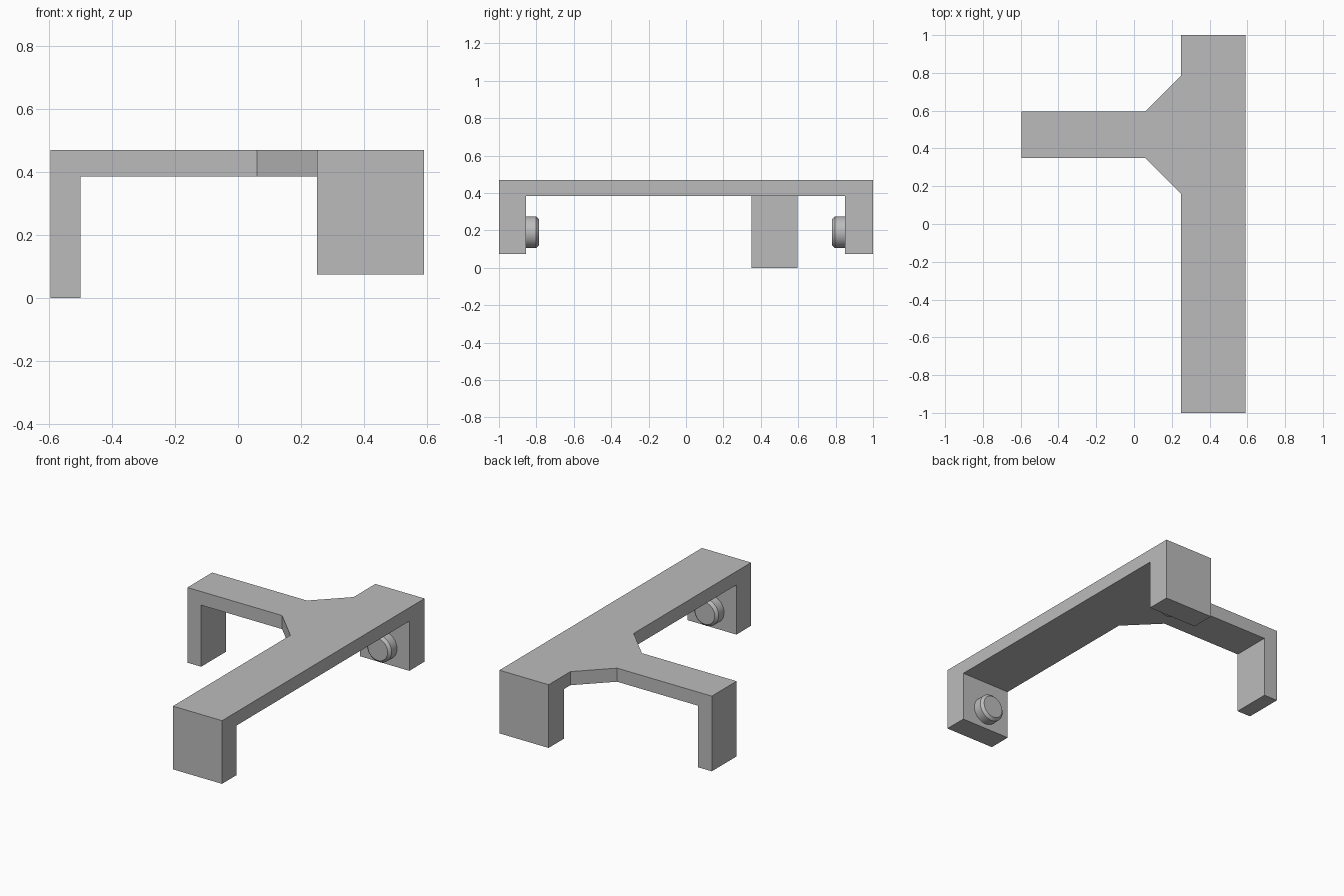
import bpy, bmesh, math
from mathutils import Matrix

cube = bpy.data.objects.get("Cube")
if cube:
    bpy.data.objects.remove(cube, do_unlink=True)

grey = bpy.data.materials.new("plain grey")
grey.use_nodes = True
colour = (0.5, 0.5, 0.5, 1)
grey.diffuse_color = colour
grey.node_tree.nodes["Principled BSDF"].inputs["Base Color"].default_value = colour

TOP, UNDER, LEG_BOTTOM = 0.47, 0.385, 0.075
FRONT_LEG, BACK_LEG, ARM_LEG = -0.855, 0.85, -0.5


def add_object(name, bm):
    bmesh.ops.recalc_face_normals(bm, faces=bm.faces[:])
    mesh = bpy.data.meshes.new(name)
    bm.to_mesh(mesh)
    bm.free()
    mesh.materials.append(grey)
    obj = bpy.data.objects.new(name, mesh)
    bpy.context.collection.objects.link(obj)
    return obj


def pull_down(bm, chosen, bottom):
    """Extrude the chosen underside faces down to a height."""
    faces = [f for f in bm.faces
             if f.normal.z < -0.9 and chosen(f.calc_center_median())]
    new = bmesh.ops.extrude_face_region(bm, geom=faces)["geom"]
    for v in new:
        if isinstance(v, bmesh.types.BMVert):
            v.co.z = bottom
    bm.normal_update()


# Flat T-shaped plate with flared arm root
outline = [(0.25, -1), (0.59, -1), (0.59, 1), (0.25, 1), (0.25, 0.785),
           (0.06, 0.595), (-0.595, 0.595), (-0.595, 0.35), (0.06, 0.35),
           (0.25, 0.16)]
bm = bmesh.new()
base = bm.faces.new([bm.verts.new((x, y, UNDER)) for x, y in outline])
raised = bmesh.ops.extrude_face_region(bm, geom=[base], use_keep_orig=True)["geom"]
for v in raised:
    if isinstance(v, bmesh.types.BMVert):
        v.co.z = TOP
bmesh.ops.recalc_face_normals(bm, faces=bm.faces[:])

# Score the plate where the legs start, then pull the legs down
for point, normal in (((0, FRONT_LEG, 0), (0, 1, 0)),
                      ((0, BACK_LEG, 0), (0, 1, 0)),
                      ((ARM_LEG, 0, 0), (1, 0, 0))):
    bmesh.ops.bisect_plane(bm, geom=bm.verts[:] + bm.edges[:] + bm.faces[:],
                           plane_co=point, plane_no=normal)
bm.normal_update()
pull_down(bm, lambda c: c.y < FRONT_LEG or c.y > BACK_LEG, LEG_BOTTOM)
pull_down(bm, lambda c: c.x < ARM_LEG, 0)
bmesh.ops.recalc_face_normals(bm, faces=bm.faces[:])
bmesh.ops.dissolve_limit(bm, angle_limit=math.radians(1),
                         verts=bm.verts[:], edges=bm.edges[:])
add_object("bracket_frame", bm)

# Chamfered round pegs facing each other on the two end legs
for name, wall, side in (("front_peg", FRONT_LEG, 1), ("back_peg", BACK_LEG, -1)):
    bm = bmesh.new()
    bmesh.ops.create_cone(bm, cap_ends=True, segments=48, radius1=0.085,
                          radius2=0.085, depth=0.08)
    rim = [e for e in bm.edges if all(v.co.z > 0 for v in e.verts)]
    bmesh.ops.bevel(bm, geom=rim, offset=0.016, segments=1, affect='EDGES')
    bm.transform(Matrix.Translation((0.42, wall + side * 0.03, 0.19))
                 @ Matrix.Rotation(-side * math.pi / 2, 4, 'X'))
    peg = add_object(name, bm)
    bpy.ops.object.select_all(action='DESELECT')
    peg.select_set(True)
    bpy.context.view_layer.objects.active = peg
    bpy.ops.object.shade_smooth_by_angle(angle=math.radians(30))
